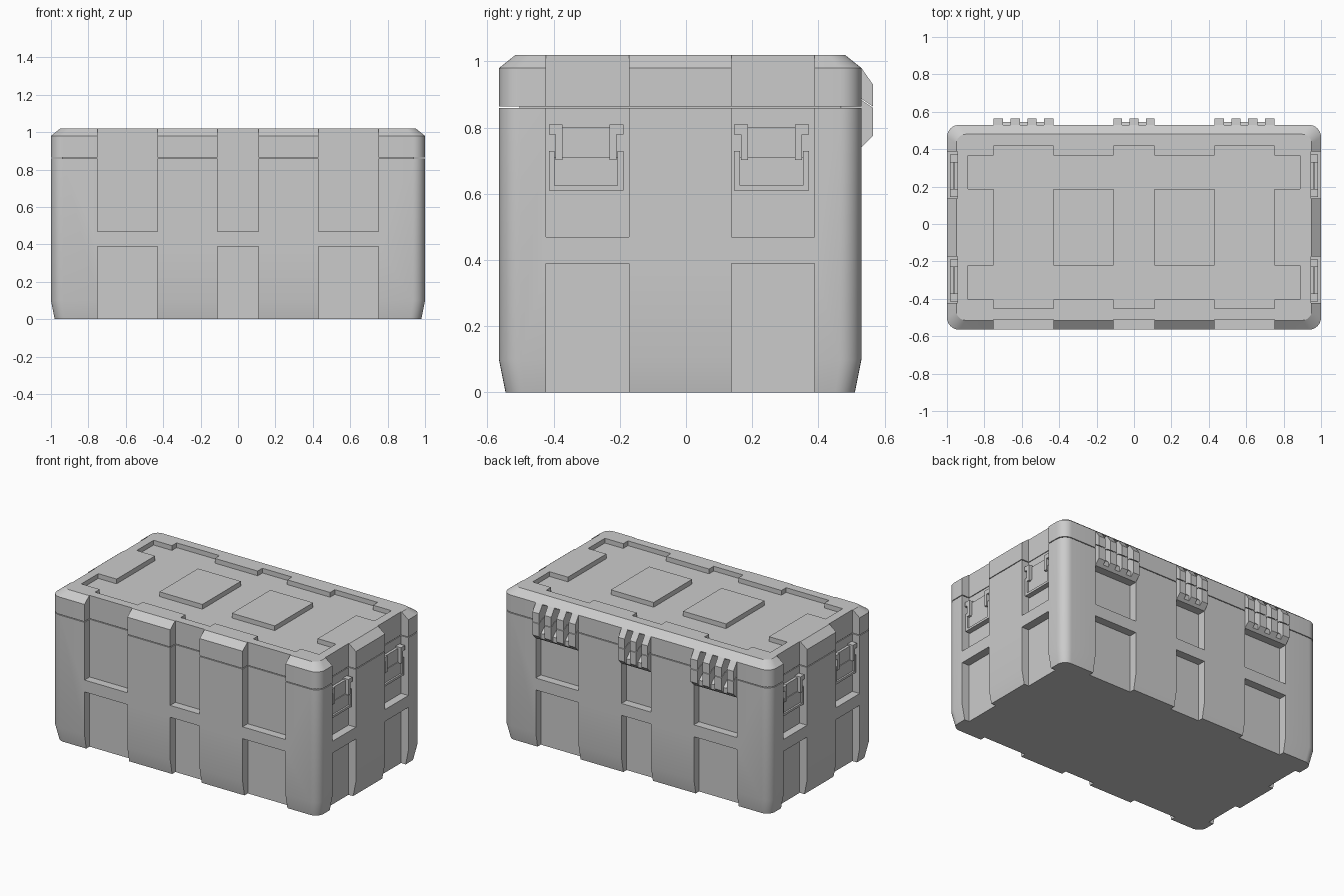
import bpy, bmesh, math
from mathutils import Matrix, Vector

if "Cube" in bpy.data.objects:
    bpy.data.objects.remove(bpy.data.objects["Cube"])

CY, HY = -0.0175, 0.5475          # case centre and half depth in y
BACK = CY + HY
RIBS = [(-0.75, -0.43), (-0.11, 0.11), (0.43, 0.75)]   # recess spans along x
SIDES = [(-0.405, -0.155), (0.155, 0.405)]             # recess spans along y, from CY
D = 0.055                         # recess depth


def finish(name, bm, smooth=False):
    bmesh.ops.recalc_face_normals(bm, faces=bm.faces)
    me = bpy.data.meshes.new(name)
    bm.to_mesh(me)
    bm.free()
    ob = bpy.data.objects.new(name, me)
    bpy.context.collection.objects.link(ob)
    return ob


def add_box(bm, x, y, z):
    lo = Vector((min(x), min(y), min(z)))
    hi = Vector((max(x), max(y), max(z)))
    m = Matrix.Translation((lo + hi) / 2) @ Matrix.Diagonal((*(hi - lo), 1))
    bmesh.ops.create_cube(bm, size=1, matrix=m)


def boxes(name, items):
    bm = bmesh.new()
    for b in items:
        add_box(bm, *b)
    return finish(name, bm)


def add_prism(bm, profile, x0, x1):
    a = [bm.verts.new((x0, y, z)) for y, z in profile]
    b = [bm.verts.new((x1, y, z)) for y, z in profile]
    n = len(profile)
    bm.faces.new(a)
    bm.faces.new(b[::-1])
    for i in range(n):
        bm.faces.new((a[i], a[(i + 1) % n], b[(i + 1) % n], b[i]))


def shell(name, rings, seg=8):
    """Loft of rounded rectangles given as (inset, z)."""
    bm = bmesh.new()
    loops = []
    for inset, z in rings:
        r = 0.065 - inset * 0.3
        loop = []
        for k, (sx, sy) in enumerate([(1, 1), (-1, 1), (-1, -1), (1, -1)]):
            for i in range(seg + 1):
                a = math.pi / 2 * (k + i / seg)
                loop.append(bm.verts.new((sx * (1 - inset - r) + r * math.cos(a),
                                          CY + sy * (HY - inset - r) + r * math.sin(a), z)))
        loops.append(loop)
    n = len(loops[0])
    for a, b in zip(loops, loops[1:]):
        for i in range(n):
            bm.faces.new((a[i], a[(i + 1) % n], b[(i + 1) % n], b[i]))
    bm.faces.new(loops[0][::-1])
    bm.faces.new(loops[-1])
    return finish(name, bm)


def cut(ob, items):
    cutter = boxes("cutter", items)
    cutter.hide_render = True
    mod = ob.modifiers.new("cut", 'BOOLEAN')
    mod.operation, mod.solver, mod.object = 'DIFFERENCE', 'EXACT', cutter
    bpy.context.view_layer.objects.active = ob
    bpy.ops.object.modifier_apply(modifier=mod.name)
    bpy.data.objects.remove(cutter)


def wall_recesses(z, back_z):
    out = []
    for x in RIBS:
        out.append((x, (-0.7, CY - HY + D), z))
        out.append((x, (BACK - D, 0.7), back_z))
    for a, b in SIDES:
        for s in (-1, 1):
            out.append(((s * (1 - D), s * 1.2), (CY + a, CY + b), z))
    return out


# Lower case with two rows of wall recesses
body = shell("case_body", [(0.02, 0), (0, 0.1), (0, 0.859)])
cut(body, wall_recesses((-0.1, 0.39), (-0.1, 0.39)))
cut(body, wall_recesses((0.47, 1.2), (0.47, 1.2)))

# Lid with chamfered rim, wall recesses and sunken top
lid = shell("lid", [(0, 0.864), (0, 0.98), (0.05, 1.02)])
cut(lid, wall_recesses((0.7, 1.2), (0.7, 0.976)))
TOP = (0.988, 1.2)
cut(lid, [((-0.75, 0.75), (CY - 0.385, CY + 0.385), TOP)])
cut(lid, [(x, (CY + s * 0.38, CY + s * 0.435), TOP) for x in RIBS for s in (-1, 1)])
cut(lid, [((t * 0.745, t * 0.887), (CY + s * 0.205, CY + s * 0.385), TOP)
          for t in (-1, 1) for s in (-1, 1)])

# Dark seam filler between lid and body
boxes("seam_core", [((-0.94, 0.94), (CY - 0.485, CY + 0.485), (0.855, 0.87))])

# Raised square pads on the lid
boxes("lid_pads", [((s * 0.11, s * 0.43), (CY - 0.205, CY + 0.205), (0.98, 1.02))
                   for s in (-1, 1)])

# Hinges: upper and lower teeth with a sloped web between them
IN = BACK - D - 0.005
UPPER = [(IN, 0.975), (BACK, 0.98), (0.565, 0.93), (0.565, 0.864), (BACK, 0.887), (IN, 0.887)]
LOWER = [(IN, 0.883), (BACK, 0.883), (0.565, 0.86), (0.565, 0.775), (BACK, 0.74), (IN, 0.74)]
WEB = [(IN, 0.74), (BACK, 0.74), (0.545, 0.755), (0.545, 0.79), (IN, 0.86)]
for i, (x0, x1) in enumerate(RIBS):
    n, gap = (3 if i == 1 else 4), 0.04
    w = (x1 - x0 - gap * (n - 1)) / n
    bm = bmesh.new()
    for k in range(n):
        a = x0 + k * (w + gap)
        add_prism(bm, UPPER, a, a + w)
        add_prism(bm, LOWER, a, a + w)
        if k < n - 1:
            add_prism(bm, WEB, a + w, a + w + gap)
    finish(f"hinge_{i + 1}", bm)

# Side latches: lower tray frame, hanging loop with ears, and plates
for s in (-1, 1):
    for j, (a, b) in enumerate(SIDES):
        c = CY + (a + b) / 2 - 0.004
        items = [((s * 0.94, s * 0.955), (c - 0.1, c + 0.1), (0.62, 0.71)),     # tray
                 ((s * 0.94, s * 0.968), (c - 0.095, c + 0.095), (0.625, 0.71)),
                 ((s * 0.94, s * 0.98), (c - 0.113, c + 0.113), (0.61, 0.625)),
                 ((s * 0.94, s * 0.963), (c - 0.071, c + 0.071), (0.71, 0.80))]  # plate
        for t in (-1, 1):
            items += [((s * 0.94, s * 0.98), (c + t * 0.095, c + t * 0.113), (0.625, 0.73)),
                      ((s * 0.94, s * 0.985), (c + t * 0.071, c + t * 0.092), (0.703, 0.78)),
                      ((s * 0.94, s * 0.985), (c + t * 0.071, c + t * 0.113), (0.78, 0.81))]
        boxes(f"latch_{'right' if s > 0 else 'left'}_{j + 1}", items)

# Smooth only the rounded corners
bpy.ops.object.select_all(action='DESELECT')
for ob in (body, lid):
    ob.select_set(True)
bpy.context.view_layer.objects.active = body
bpy.ops.object.shade_smooth_by_angle(angle=math.radians(30))
